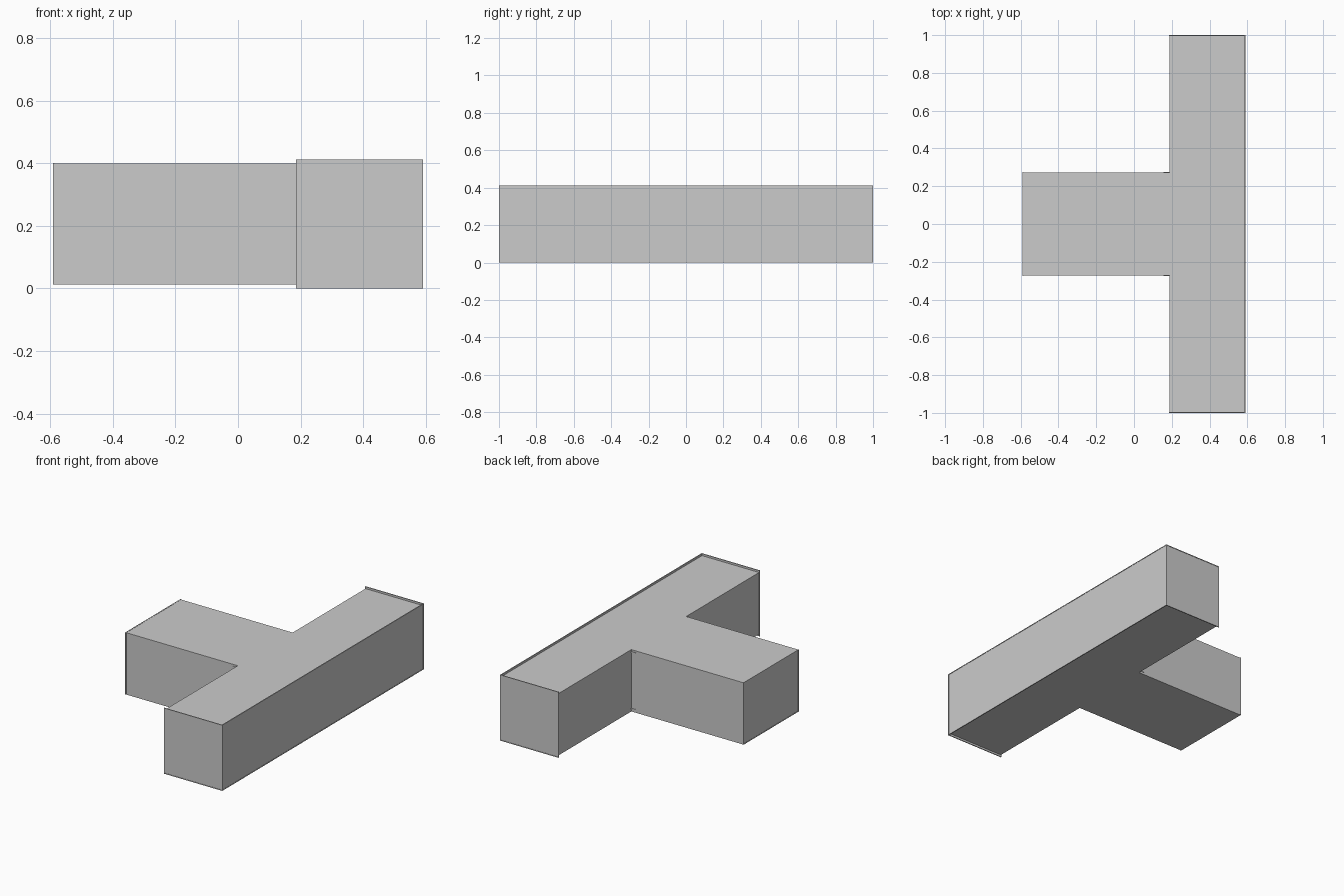
import bpy, bmesh
from mathutils import Vector

if "Cube" in bpy.data.objects:
    bpy.data.objects.remove(bpy.data.objects["Cube"])

Z0, Z1 = 0.0, 0.412           # height of the end frames
B0, B1 = 0.012, 0.400         # height of the main body
XB, XR, XL = 0.185, 0.591, -0.591
STEM = 0.272


def box(bm, lo, hi):
    lo, hi = Vector(lo), Vector(hi)
    verts = bmesh.ops.create_cube(bm, size=1)["verts"]
    for v in verts:
        v.co = (lo + hi) / 2 + v.co * (hi - lo)


def finish(name, bm):
    bmesh.ops.recalc_face_normals(bm, faces=bm.faces)
    mesh = bpy.data.meshes.new(name)
    bm.to_mesh(mesh)
    bm.free()
    ob = bpy.data.objects.new(name, mesh)
    bpy.context.collection.objects.link(ob)
    return ob


def cap(name, lo, hi, normal, lip=0.006, depth=0.002):
    """Thin end plate whose outer face has a narrow raised lip."""
    bm = bmesh.new()
    box(bm, lo, hi)
    bm.normal_update()
    n = Vector(normal)
    face = max(bm.faces, key=lambda f: f.normal.dot(n))
    bmesh.ops.inset_region(bm, faces=[face], thickness=lip)
    inner = max(bm.faces, key=lambda f: f.normal.dot(n) * 10 + f.calc_area())
    ext = bmesh.ops.extrude_discrete_faces(bm, faces=[inner])["faces"][0]
    for v in ext.verts:
        v.co -= n * depth
    return finish(name, bm)


# T-shaped body from one outline
outline = [(XL + .004, -STEM), (XB + .004, -STEM), (XB + .004, -.995), (XR - .004, -.995),
           (XR - .004, .995), (XB + .004, .995), (XB + .004, STEM), (XL + .004, STEM)]
bm = bmesh.new()
base = bm.faces.new([bm.verts.new((x, y, B0)) for x, y in outline])
top = bmesh.ops.extrude_face_region(bm, geom=[base])["geom"]
for v in top:
    if isinstance(v, bmesh.types.BMVert):
        v.co.z = B1
finish("body", bm)

# End plates of the long bar, its long side and the stem
for s, side in ((-1, "front"), (1, "back")):
    y = sorted((s * 0.994, s * 1.0))
    cap(f"{side}_end_plate", (XB, y[0], Z0), (XR, y[1], Z1), (0, s, 0))
cap("long_side_plate", (XR - .006, -.9995, Z0), (XR, .9995, Z1), (1, 0, 0))
cap("stem_end_plate", (XL, -STEM - .002, B0), (XL + .006, STEM + .002, B1 + .001), (-1, 0, 0))

# Small clips where the stem meets the bar
bm = bmesh.new()
for s in (-1, 1):
    y = sorted((s * (STEM - .005), s * (STEM + .003)))
    for z in (0.029, 0.385):
        box(bm, (0.155, y[0], z - .004), (XB + .01, y[1], z + .004))
finish("joint_clips", bm)
